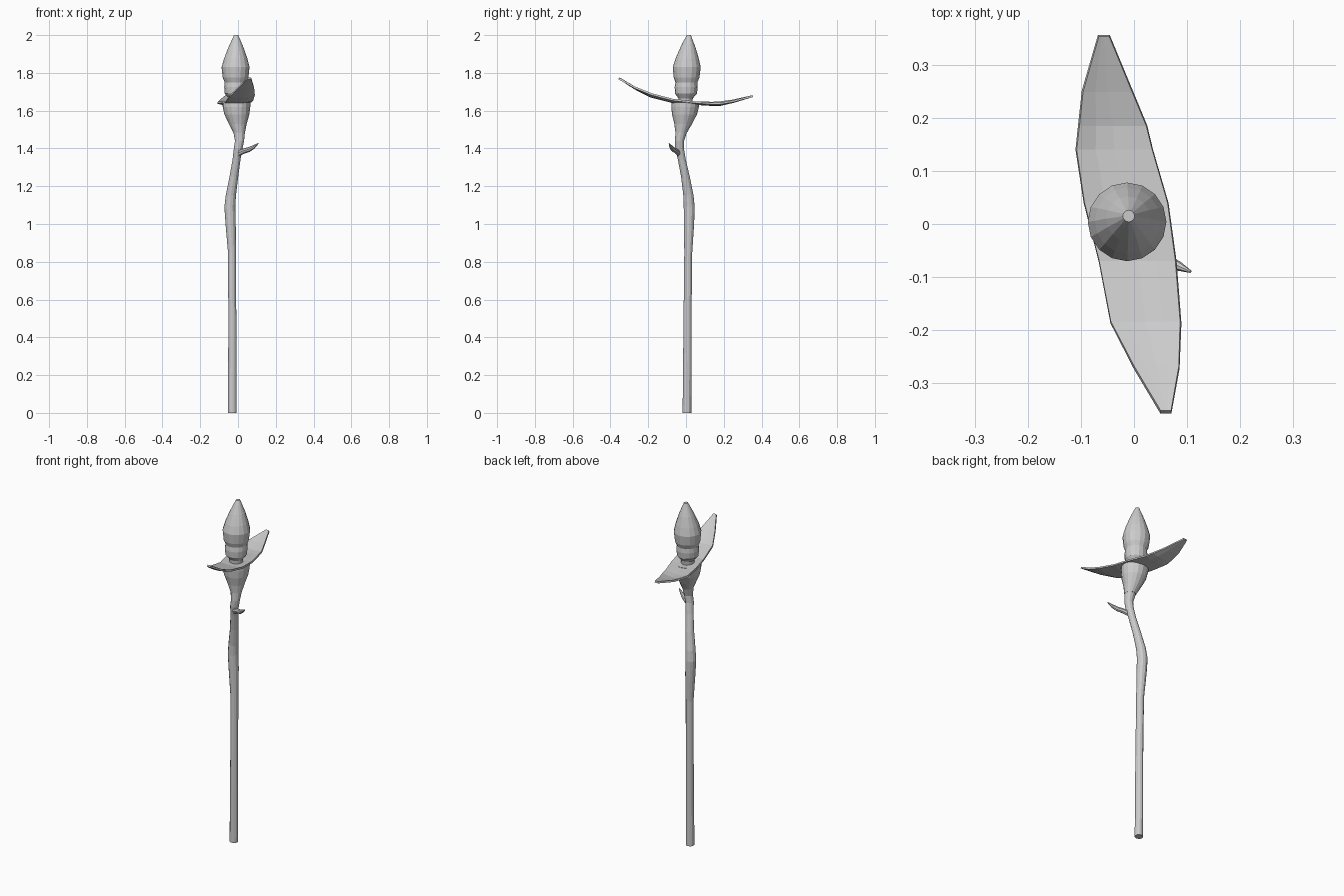
import bpy, bmesh, math
from mathutils import Vector


def make_object(name, bm):
    bmesh.ops.recalc_face_normals(bm, faces=bm.faces)
    mesh = bpy.data.meshes.new(name)
    bm.to_mesh(mesh)
    bm.free()
    ob = bpy.data.objects.new(name, mesh)
    bpy.context.collection.objects.link(ob)
    return ob


def loft(name, rings, sides):
    """Capped tube through level rings given as (x, y, z, radius)."""
    bm = bmesh.new()
    loops = []
    for x, y, z, r in rings:
        loops.append([bm.verts.new((x + r * math.cos(math.tau * i / sides),
                                    y + r * math.sin(math.tau * i / sides), z))
                      for i in range(sides)])
    for a, b in zip(loops, loops[1:]):
        for i in range(sides):
            j = (i + 1) % sides
            bm.faces.new((a[i], a[j], b[j], b[i]))
    bm.faces.new(loops[0])
    bm.faces.new(loops[-1])
    return make_object(name, bm)


# Stem with a swollen node, bending into the flower base
loft("stem", [(-0.03, 0.005, 0, 0.023), (-0.03, 0.008, 0.5, 0.021),
              (-0.032, 0.012, 0.85, 0.021), (-0.039, 0.016, 1.0, 0.027),
              (-0.043, 0.017, 1.09, 0.029), (-0.038, 0.013, 1.15, 0.027),
              (-0.022, -0.003, 1.25, 0.023), (-0.008, -0.022, 1.34, 0.021),
              (0.001, -0.034, 1.40, 0.023), (0.008, -0.034, 1.44, 0.024),
              (0.006, -0.025, 1.49, 0.031)], 12)

# Flared cup under the petals
loft("flower_base", [(0.006, -0.025, 1.485, 0.031), (-0.001, -0.015, 1.53, 0.047),
                     (-0.006, -0.008, 1.58, 0.066), (-0.008, -0.005, 1.62, 0.073),
                     (-0.008, -0.004, 1.642, 0.073)], 16)

# Closed bud with a waist near the bottom
loft("bud", [(-0.01, -0.003, 1.635, 0.035), (-0.01, -0.002, 1.665, 0.038),
             (-0.012, 0, 1.69, 0.058), (-0.012, 0.001, 1.725, 0.061),
             (-0.012, 0.002, 1.75, 0.058), (-0.013, 0.003, 1.775, 0.068),
             (-0.013, 0.004, 1.83, 0.074), (-0.012, 0.006, 1.875, 0.062),
             (-0.011, 0.01, 1.93, 0.042), (-0.01, 0.013, 1.98, 0.02),
             (-0.01, 0.015, 2.0, 0.011)], 16)

# Long curved petal: (y, left x, right x, left z, middle z, right z)
sections = [(-0.354, 0.050, 0.070, 1.772, 1.772, 1.770),
            (-0.27, 0.000, 0.085, 1.720, 1.717, 1.722),
            (-0.185, -0.044, 0.088, 1.678, 1.674, 1.688),
            (-0.07, -0.066, 0.079, 1.647, 1.645, 1.658),
            (0.04, -0.094, 0.064, 1.644, 1.636, 1.645),
            (0.14, -0.109, 0.035, 1.642, 1.630, 1.638),
            (0.185, -0.104, 0.024, 1.645, 1.631, 1.639),
            (0.25, -0.097, -0.003, 1.654, 1.646, 1.650),
            (0.354, -0.067, -0.046, 1.677, 1.677, 1.677)]
bm = bmesh.new()
rows = []
for y, xl, xr, zl, zm, zr in sections:
    row = []
    for i in range(5):
        t = i / 4
        edge = (2 * t - 1) ** 2
        z = zm + ((zl if t < 0.5 else zr) - zm) * edge
        row.append(bm.verts.new((xl + (xr - xl) * t, y, z)))
    rows.append(row)
for a, b in zip(rows, rows[1:]):
    for i in range(4):
        bm.faces.new((a[i], a[i + 1], b[i + 1], b[i]))
petal = make_object("petal", bm)
solid = petal.modifiers.new("thickness", 'SOLIDIFY')
solid.thickness = 0.01
solid.offset = 0

# Small pointed shoot, a tapered tube of flattened rings along its own path
path = [(0.0, -0.036, 1.372, 0.018), (0.03, -0.052, 1.386, 0.016),
        (0.06, -0.068, 1.395, 0.015), (0.085, -0.08, 1.409, 0.011),
        (0.107, -0.09, 1.426, 0.003)]
along = Vector((0.86, -0.5, 0))
side = Vector((0.5, 0.86, 0))
bm = bmesh.new()
loops = []
for x, y, z, r in path:
    loops.append([bm.verts.new(Vector((x, y, z))
                               + side * (r * 0.8 * math.cos(math.tau * i / 8))
                               + (Vector((0, 0, 1)) - along * 0.4)
                               * (r * 0.8 * math.sin(math.tau * i / 8)))
                  for i in range(8)])
for a, b in zip(loops, loops[1:]):
    for i in range(8):
        j = (i + 1) % 8
        bm.faces.new((a[i], a[j], b[j], b[i]))
bm.faces.new(loops[0])
bm.faces.new(loops[-1])
make_object("side_shoot", bm)
